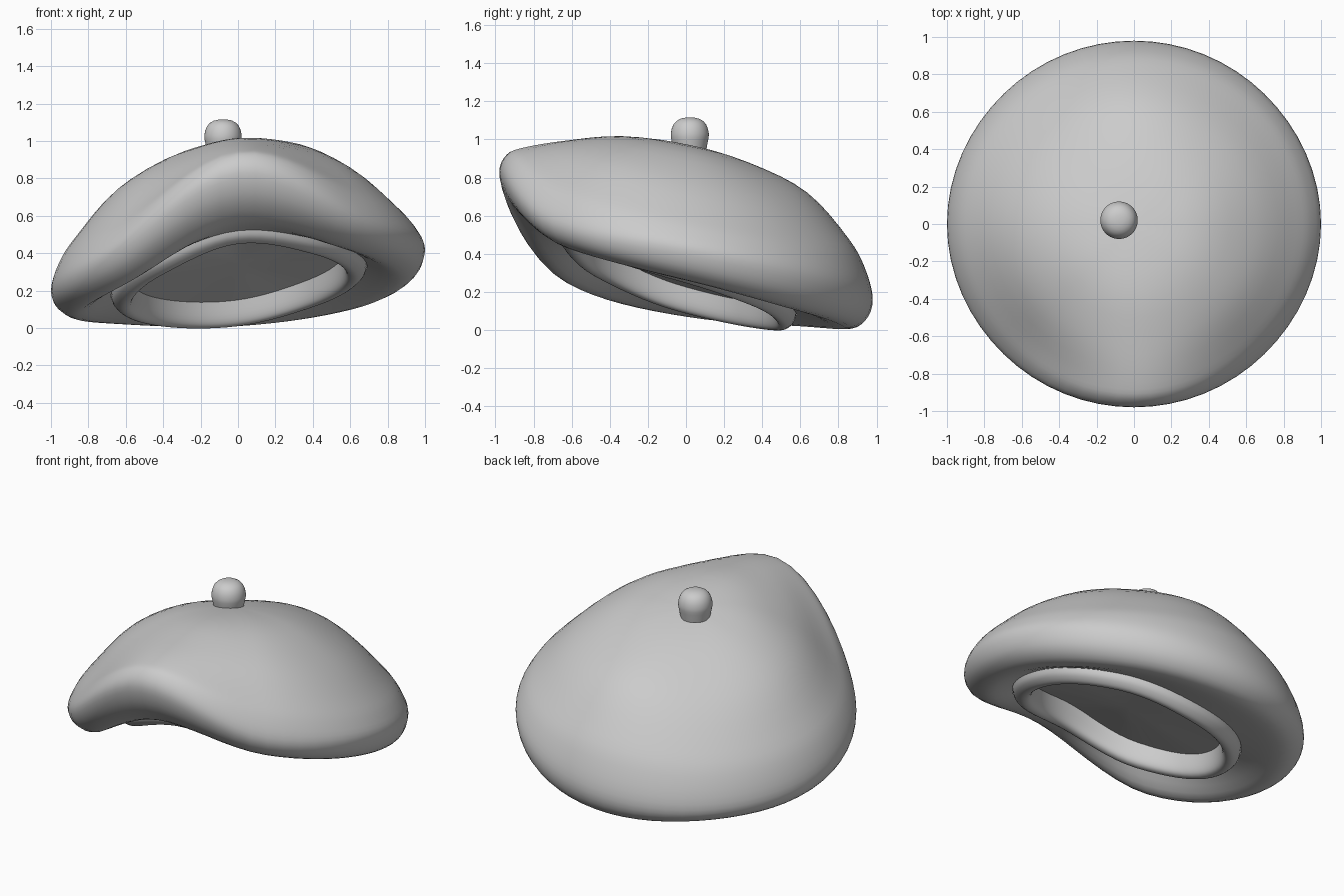
import bpy, bmesh, math
from mathutils import Vector

if "Cube" in bpy.data.objects:
    bpy.data.objects.remove(bpy.data.objects["Cube"])

N = 64      # segments around
SUB = 4     # curve steps between neighbouring loops

felt = bpy.data.materials.new("grey_felt")
felt.diffuse_color = (0.6, 0.6, 0.6, 1)
felt.use_nodes = True
felt.node_tree.nodes["Principled BSDF"].inputs["Base Color"].default_value = felt.diffuse_color


def spline(a, b, c, d, t):
    return 0.5 * (2 * b + (c - a) * t + (2 * a - 5 * b + 4 * c - d) * t * t
                  + (3 * b - a - 3 * c + d) * t ** 3)


def around(keys, i):
    """Value at segment i from eight keys: E NE N NW W SW S SE."""
    if not isinstance(keys, (list, tuple)):
        return keys
    u = i * 8 / N
    k = int(u)
    return spline(*(keys[(k + j) % 8] for j in (-1, 0, 1, 2)), u - k)


def loop(radius, height, cy=0.0, cx=0.0):
    pts = []
    for i in range(N):
        a = 2 * math.pi * i / N
        r = around(radius, i)
        pts.append(Vector((cx + r * math.cos(a), cy + r * math.sin(a), around(height, i))))
    return pts


def skin(name, loops, round_start=False, angle=40, sub=SUB):
    """Smooth surface through a row of closed loops."""
    first = loops[1][N // 2:] + loops[1][:N // 2] if round_start else loops[0]
    rows = [first] + loops + [loops[-1]]
    rings = []
    for k in range(1, len(rows) - 2):
        for s in range(sub):
            rings.append([spline(rows[k - 1][i], rows[k][i], rows[k + 1][i], rows[k + 2][i], s / sub)
                          for i in range(N)])
    rings.append(loops[-1])
    bm = bmesh.new()
    verts = [[bm.verts.new(p) for p in ring] for ring in rings]
    for a, b in zip(verts, verts[1:]):
        for i in range(N):
            j = (i + 1) % N
            bm.faces.new((a[i], b[i], b[j], a[j]))
    bmesh.ops.remove_doubles(bm, verts=bm.verts, dist=1e-5)
    me = bpy.data.meshes.new(name)
    bm.to_mesh(me)
    bm.free()
    me.materials.append(felt)
    ob = bpy.data.objects.new(name, me)
    bpy.context.collection.objects.link(ob)
    bpy.ops.object.select_all(action='DESELECT')
    ob.select_set(True)
    bpy.context.view_layer.objects.active = ob
    bpy.ops.object.shade_smooth_by_angle(angle=math.radians(angle))
    return ob


# Rim outline, and the seam where the head band joins the underside
rim = [1.0, 0.985, 0.98, 0.985, 1.0, 0.985, 0.98, 0.985]
seam_r = [0.69, 0.66, 0.63, 0.65, 0.68, 0.66, 0.63, 0.67]
seam_z = [0.33, 0.19, 0.08, 0.08, 0.17, 0.35, 0.52, 0.46]
SEAM_Y = -0.05


def scaled(keys, f):
    return [k * f for k in keys]


def raised(keys, d):
    return [k + d for k in keys]


# Floppy crown: dome, drooping rim and underside
crown = [
    (0.00, 0.97),
    (0.35, [0.95, 0.90, 0.87, 0.86, 0.90, 0.96, 1.015, 1.00]),
    (0.65, [0.80, 0.73, 0.72, 0.67, 0.73, 0.82, 0.99, 0.92]),
    (0.87, [0.61, 0.51, 0.48, 0.43, 0.48, 0.60, 0.955, 0.77]),
    (0.96, [0.51, 0.39, 0.32, 0.28, 0.34, 0.49, 0.92, 0.67]),
    (1.00, [0.42, 0.27, 0.16, 0.13, 0.20, 0.39, 0.83, 0.56]),
    (0.96, [0.31, 0.15, 0.05, 0.05, 0.11, 0.29, 0.69, 0.47]),
    (0.85, [0.26, 0.10, 0.01, 0.02, 0.07, 0.24, 0.57, 0.42]),
]
loops = [loop(scaled(rim, r), z) for r, z in crown]
loops.append(loop(seam_r, seam_z, SEAM_Y))
skin("crown", loops, round_start=True, angle=60)

# Rounded head band around the opening
band = [(1.00, 0.01), (0.98, -0.035), (0.92, -0.068), (0.86, -0.062), (0.83, -0.02), (0.82, 0.07)]
skin("head_band", [loop(scaled(seam_r, f), raised(seam_z, d), SEAM_Y) for f, d in band], angle=60)

# Lining closing the opening from inside
edge = loop(scaled(seam_r, 0.82), raised(seam_z, 0.07), SEAM_Y)
centre = sum(edge, Vector()) / N
skin("lining", [edge, [centre.copy() for _ in range(N)]], sub=2)

# Small bobble on top
bobble = [(0.0, 1.115), (0.05, 1.108), (0.085, 1.08), (0.1, 1.03), (0.095, 0.99), (0.085, 0.94)]
skin("bobble", [loop(r, z, 0.02, -0.08) for r, z in bobble], round_start=True, angle=60, sub=2)

# Make every surface face outwards (lining and band face the opening)
for ob in bpy.context.collection.objects:
    me = ob.data
    probe = {"crown": 1, "head_band": 1, "bobble": 1, "lining": -1}[ob.name]
    if probe > 0:
        # first rows: upward on the domes, outward on the band
        p = me.polygons[0]
        out = Vector((p.center.x, p.center.y, 0)) if ob.name == "head_band" else Vector((0, 0, 1))
        wrong = p.normal.dot(out) < 0
    else:
        wrong = me.polygons[0].normal.z > 0
    if wrong:
        me.flip_normals()
